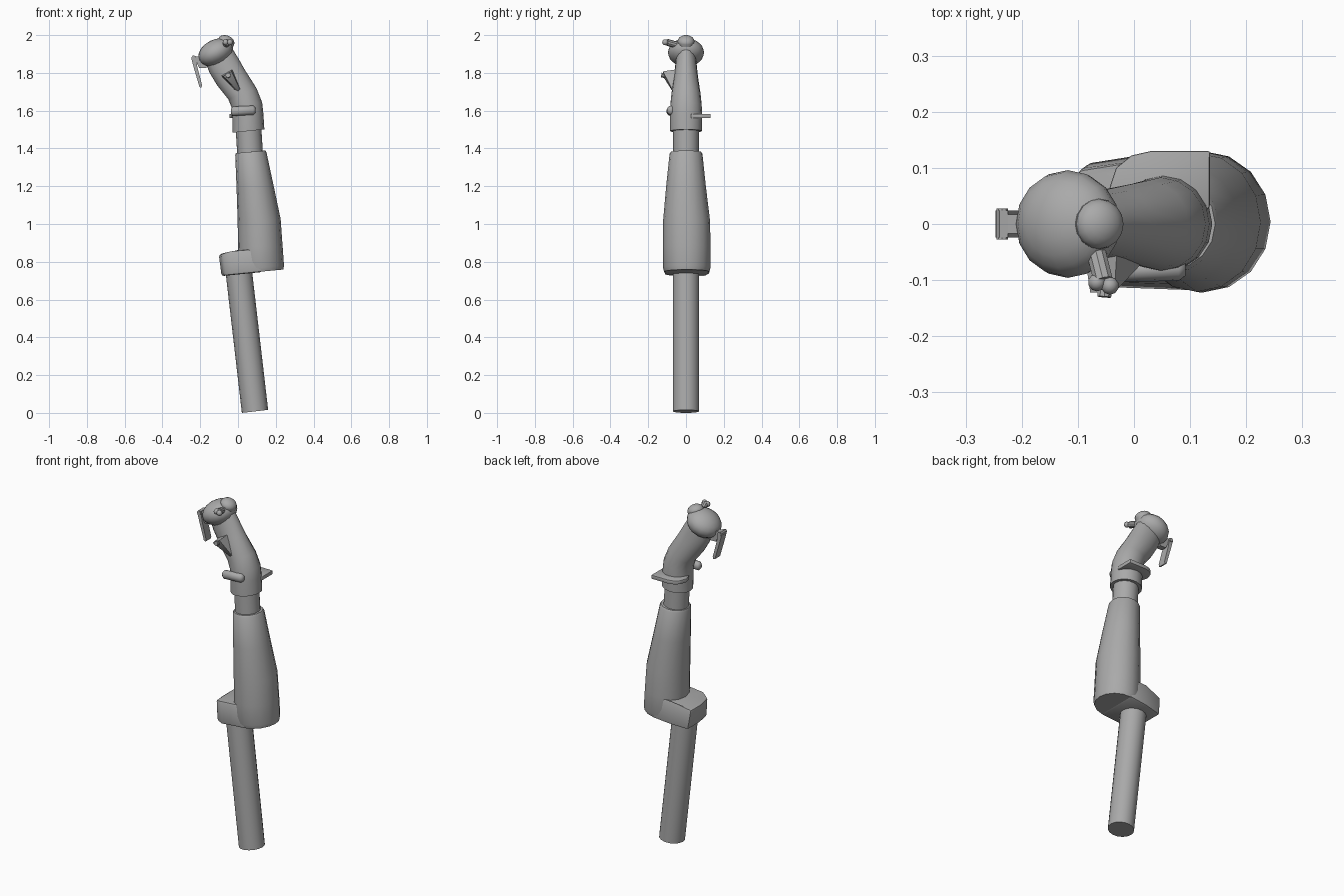
import bpy, bmesh, math
from mathutils import Vector, Matrix

if "Cube" in bpy.data.objects:
    bpy.data.objects.remove(bpy.data.objects["Cube"])

grey = bpy.data.materials.new("grey_metal")
grey.diffuse_color = (0.4, 0.4, 0.4, 1)
grey.use_nodes = True
grey.node_tree.nodes["Principled BSDF"].inputs["Base Color"].default_value = grey.diffuse_color


def finish(name, bm, angle=35, bevel=0):
    bmesh.ops.recalc_face_normals(bm, faces=bm.faces)
    me = bpy.data.meshes.new(name)
    bm.to_mesh(me)
    bm.free()
    ob = bpy.data.objects.new(name, me)
    bpy.context.collection.objects.link(ob)
    me.materials.append(grey)
    bpy.ops.object.select_all(action='DESELECT')
    ob.select_set(True)
    bpy.context.view_layer.objects.active = ob
    if bevel:
        m = ob.modifiers.new("edge", 'BEVEL')
        m.width, m.segments, m.limit_method = bevel, 2, 'ANGLE'
        bpy.ops.object.modifier_apply(modifier=m.name)
    bpy.ops.object.shade_smooth_by_angle(angle=math.radians(angle))
    return ob


def loft(name, rings, n=16, angle=35, bevel=0):
    """rings: x, y, z, rx, ry, tilt in degrees about y"""
    bm = bmesh.new()
    loops = []
    for x, y, z, rx, ry, tilt in rings:
        rot = Matrix.Rotation(math.radians(tilt), 3, 'Y')
        loops.append([bm.verts.new(Vector((x, y, z)) + rot @ Vector((
            rx * math.cos(2 * math.pi * i / n), ry * math.sin(2 * math.pi * i / n), 0)))
            for i in range(n)])
    for a, b in zip(loops, loops[1:]):
        for i in range(n):
            j = (i + 1) % n
            bm.faces.new((a[i], a[j], b[j], b[i]))
    bm.faces.new(loops[0])
    bm.faces.new(loops[-1])
    return finish(name, bm, angle, bevel)


def prism(name, low, high, bevel=0):
    """two matching outlines joined into a solid"""
    bm = bmesh.new()
    a = [bm.verts.new(p) for p in low]
    b = [bm.verts.new(p) for p in high]
    bm.faces.new(a)
    bm.faces.new(b)
    for i in range(len(a)):
        j = (i + 1) % len(a)
        bm.faces.new((a[i], a[j], b[j], b[i]))
    return finish(name, bm, 35, bevel)


def ball(name, loc, radii, tilt=0, seg=16, rings=10):
    bm = bmesh.new()
    bmesh.ops.create_uvsphere(bm, u_segments=seg, v_segments=rings, radius=1)
    bm.transform(Matrix.Translation(loc) @ Matrix.Rotation(math.radians(tilt), 4, 'Y')
                 @ Matrix.Diagonal((*radii, 1)))
    return finish(name, bm, 60)


def rod(name, p, q, r, n=10):
    p, q = Vector(p), Vector(q)
    bm = bmesh.new()
    bmesh.ops.create_cone(bm, cap_ends=True, segments=n, radius1=r, radius2=r, depth=(q - p).length)
    bm.transform(Matrix.Translation((p + q) / 2) @ (q - p).to_track_quat('Z', 'Y').to_matrix().to_4x4())
    return finish(name, bm)


# Lower tube and neck
loft("lower_tube", [(0.09, 0, 0.008, 0.07, 0.07, -6.6), (-0.003, 0, 0.81, 0.07, 0.07, -6.6)])
loft("neck", [(0.066, 0, 1.34, 0.068, 0.068, -5), (0.054, 0, 1.53, 0.068, 0.068, -5)])

# Tapered housing
loft("housing", [
    (0.125, 0.004, 0.748, 0.116, 0.118, -5.5),
    (0.123, 0.004, 0.77, 0.121, 0.126, -5.5),
    (0.118, 0.004, 0.88, 0.118, 0.126, -4),
    (0.112, 0.003, 1.02, 0.114, 0.124, -3),
    (0.090, 0, 1.20, 0.098, 0.105, -4),
    (0.068, 0, 1.372, 0.083, 0.087, -5),
    (0.067, 0, 1.382, 0.078, 0.080, -5)], angle=50)

# Foot on the left side of the housing
foot = [(0.13, -0.12), (-0.03, -0.114), (-0.075, -0.085), (-0.087, 0.0),
        (-0.087, 0.108), (0.02, 0.125), (0.13, 0.128)]
prism("housing_foot",
      [(x, y, 0.733 + 0.1 * x) for x, y in foot],
      [(x * 1.05 - 0.01, y * 0.9, 0.872 + 0.4 * min(x, 0)) for x, y in foot], 0.012)

# Curved grip
loft("grip", [
    (0.055, 0, 1.492, 0.085, 0.085, -6),
    (0.052, 0, 1.575, 0.083, 0.086, -7),
    (0.047, 0, 1.63, 0.082, 0.083, -10),
    (0.023, 0, 1.69, 0.080, 0.077, -22),
    (-0.037, 0, 1.775, 0.084, 0.064, -29),
    (-0.075, 0, 1.84, 0.085, 0.057, -28),
    (-0.10, 0, 1.89, 0.08, 0.052, -27)], angle=50)

# Head and its round top knob
ball("head", (-0.118, 0, 1.908), (0.098, 0.096, 0.068), -27)
ball("top_knob", (-0.062, 0, 1.966), (0.045, 0.045, 0.032), 22)
rod("top_knob_base", (-0.078, 0, 1.93), (-0.062, 0, 1.967), 0.045, 16)

# Small thumb switch on the front of the head
rod("thumb_switch_stem", (-0.07, -0.04, 1.945), (-0.055, -0.1, 1.962), 0.018)
for i, x in enumerate((-0.066, -0.043)):
    ball(f"thumb_button_{i + 1}", (x, -0.104 - 0.006 * i, 1.962), (0.016, 0.016, 0.016), 0, 10, 6)

# Wedge shaped switch housing on the front of the grip
bm = bmesh.new()
for p in [(-0.09, -0.04, 1.785), (-0.03, -0.04, 1.82), (-0.078, -0.122, 1.782),
          (-0.035, -0.122, 1.808), (0.025, -0.05, 1.69), (0.0, -0.05, 1.69),
          (0.018, -0.066, 1.70), (0.005, -0.07, 1.70)]:
    bm.verts.new(p)
bmesh.ops.convex_hull(bm, input=bm.verts)
finish("wedge_switch", bm)
rod("wedge_button", (-0.05, -0.095, 1.785), (-0.053, -0.13, 1.788), 0.013)

# Rounded bar on the front, low on the grip
loft("front_bar", [(-0.037, -0.083, 1.597, 0.014, 0.012, 90),
                   (-0.027, -0.083, 1.597, 0.025, 0.021, 90),
                   (0.08, -0.08, 1.602, 0.025, 0.021, 90),
                   (0.092, -0.08, 1.602, 0.014, 0.012, 90)], 12, 60)

# Flat hand rest at the back
rest = [(-0.035, 0.02), (-0.045, 0.06), (-0.032, 0.1), (-0.005, 0.122), (0.03, 0.13),
        (0.135, 0.13), (0.135, 0.03), (0.1, 0.0)]
prism("hand_rest", [(x, y, 1.56) for x, y in rest], [(x, y, 1.582) for x, y in rest], 0.003)


# Trigger lever, its arm and pivot on the left
def plate(name, outline, w):
    prism(name, [(x, -w, z) for x, z in outline], [(x, w, z) for x, z in outline])


plate("trigger_lever", [(-0.247, 1.875), (-0.24, 1.892), (-0.225, 1.89), (-0.215, 1.83),
                        (-0.19, 1.735), (-0.193, 1.722), (-0.204, 1.725), (-0.232, 1.82)], 0.024)
plate("trigger_arm", [(-0.238, 1.888), (-0.18, 1.885), (-0.165, 1.825), (-0.205, 1.825),
                      (-0.222, 1.862)], 0.017)
rod("trigger_pivot", (-0.235, -0.028, 1.88), (-0.235, 0.028, 1.88), 0.011)
